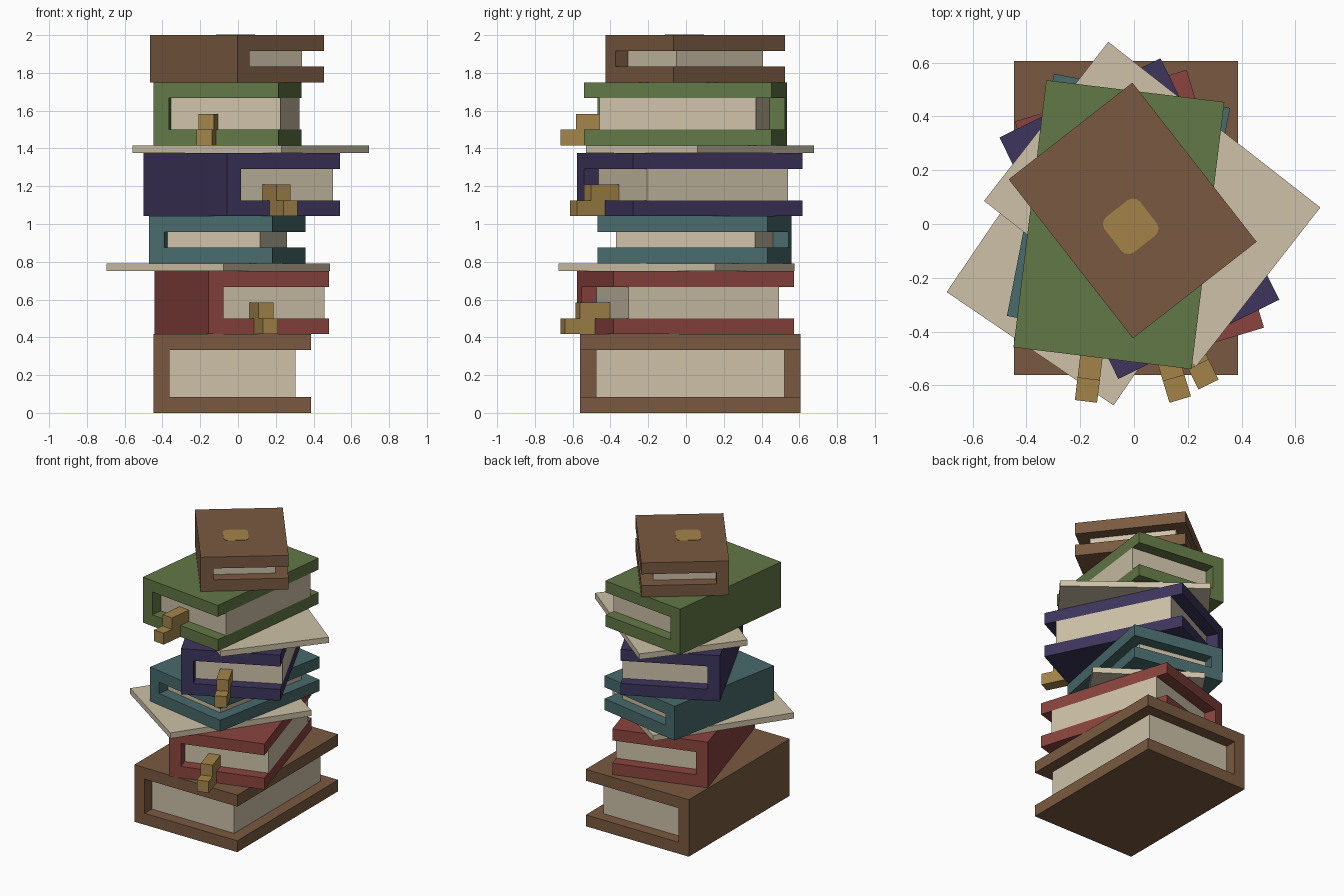
import bpy
import bmesh
import math
from mathutils import Matrix, Vector

cube = bpy.data.objects.get("Cube")
if cube:
    bpy.data.objects.remove(cube, do_unlink=True)

U = 1 / 12  # board thickness, the module for every part


def material(name, rgb):
    lin = [((c / 255 + 0.055) / 1.055) ** 2.4 for c in rgb] + [1]
    m = bpy.data.materials.new(name)
    m.use_nodes = True
    m.diffuse_color = lin
    m.node_tree.nodes["Principled BSDF"].inputs["Base Color"].default_value = lin
    return m


BROWN = material("brown leather", (122, 90, 65))
RED = material("red leather", (138, 68, 62))
TEAL = material("teal leather", (73, 107, 108))
NAVY = material("navy leather", (61, 53, 92))
GREEN = material("green leather", (98, 120, 70))
PAPER = material("paper", (205, 193, 168))
GOLD = material("gold", (163, 132, 74))


def prism(name, outline, depth, matrix, mat):
    """Extrude a closed 3D outline along depth and place it in the stack."""
    bm = bmesh.new()
    face = bm.faces.new([bm.verts.new(p) for p in outline])
    out = bmesh.ops.extrude_face_region(bm, geom=[face])
    moved = [g for g in out["geom"] if isinstance(g, bmesh.types.BMVert)]
    bmesh.ops.translate(bm, verts=moved, vec=Vector(depth))
    bmesh.ops.recalc_face_normals(bm, faces=bm.faces)
    mesh = bpy.data.meshes.new(name)
    bm.to_mesh(mesh)
    bm.free()
    mesh.materials.append(mat)
    ob = bpy.data.objects.new(name, mesh)
    ob.matrix_world = matrix
    bpy.context.collection.objects.link(ob)
    return ob


def box(name, lo, hi, matrix, mat):
    (x0, y0, z0), (x1, y1, z1) = lo, hi
    base = [(x0, y0, z0), (x1, y0, z0), (x1, y1, z0), (x0, y1, z0)]
    return prism(name, base, (0, 0, z1 - z0), matrix, mat)


def frame(w, l, x, y, z, angle):
    """Module-sized frame whose origin is the front left corner of a w by l slab."""
    return (Matrix.Translation((x, y, z * U)) @ Matrix.Rotation(math.radians(angle), 4, "Z")
            @ Matrix.Scale(U, 4) @ Matrix.Translation((-w / 2, -l / 2, 0)))


def book(name, size, place, mat, clasp=False):
    w, l, h = size
    m = frame(w, l, *place)
    # cover: C-shaped section with the spine on one side
    section = [(0, 0), (w, 0), (w, 1), (1, 1), (1, h - 1), (w, h - 1), (w, h), (0, h)]
    prism(name + "_cover", [(x, 0, z) for x, z in section], (0, l, 0), m, mat)
    # page block, flush with the open edge on clasped books
    box(name + "_pages", (1, 1, 1), (w if clasp else w - 1, l - 1, h - 1), m, PAPER)
    if clasp:
        box(name + "_clasp_lower", (3, -2, 0), (4, 0, 1), m, GOLD)
        box(name + "_clasp_upper", (3, -1, 1), (4, 1, 2), m, GOLD)
    return m


def sheet(name, place):
    box(name, (0, 0, 0), (9, 12, 0.5), frame(9, 12, *place), PAPER)


# the stack, bottom to top: (width, length, height), (x, y, level, turn)
book("bottom_book", (10, 14, 5), (-0.03, 0.0225, 0, 0), BROWN)
book("red_book", (8, 12, 4), (0.02, -0.002, 5, 16.7), RED, clasp=True)
sheet("lower_sheet", (-0.105, -0.05, 9, -34.2))
book("teal_book", (8, 11, 3), (-0.0575, 0.045, 9.5, -11), TEAL)
book("navy_book", (8, 12, 4), (0.02, 0.02, 12.5, 26.2), NAVY, clasp=True)
sheet("upper_sheet", (0.0675, 0.0735, 16.5, 52))
book("green_book", (8, 12, 4), (-0.056, -0.0025, 17, -7), GREEN, clasp=True)
top = book("top_book", (7, 9, 3), (-0.005, 0.05, 21, 38), BROWN)

# emblem: thin rounded square plate on the top cover
R = 0.4
rim = []
for quarter in range(4):
    mid = math.radians(45 + 90 * quarter)
    cx = 3 + math.copysign(1 - R, math.cos(mid))
    cy = 4 + math.copysign(1 - R, math.sin(mid))
    for step in (-45, -15, 15, 45):
        a = mid + math.radians(step)
        rim.append((cx + R * math.cos(a), cy + R * math.sin(a), 3))
prism("cover_emblem", rim, (0, 0, 0.03), top, GOLD)
